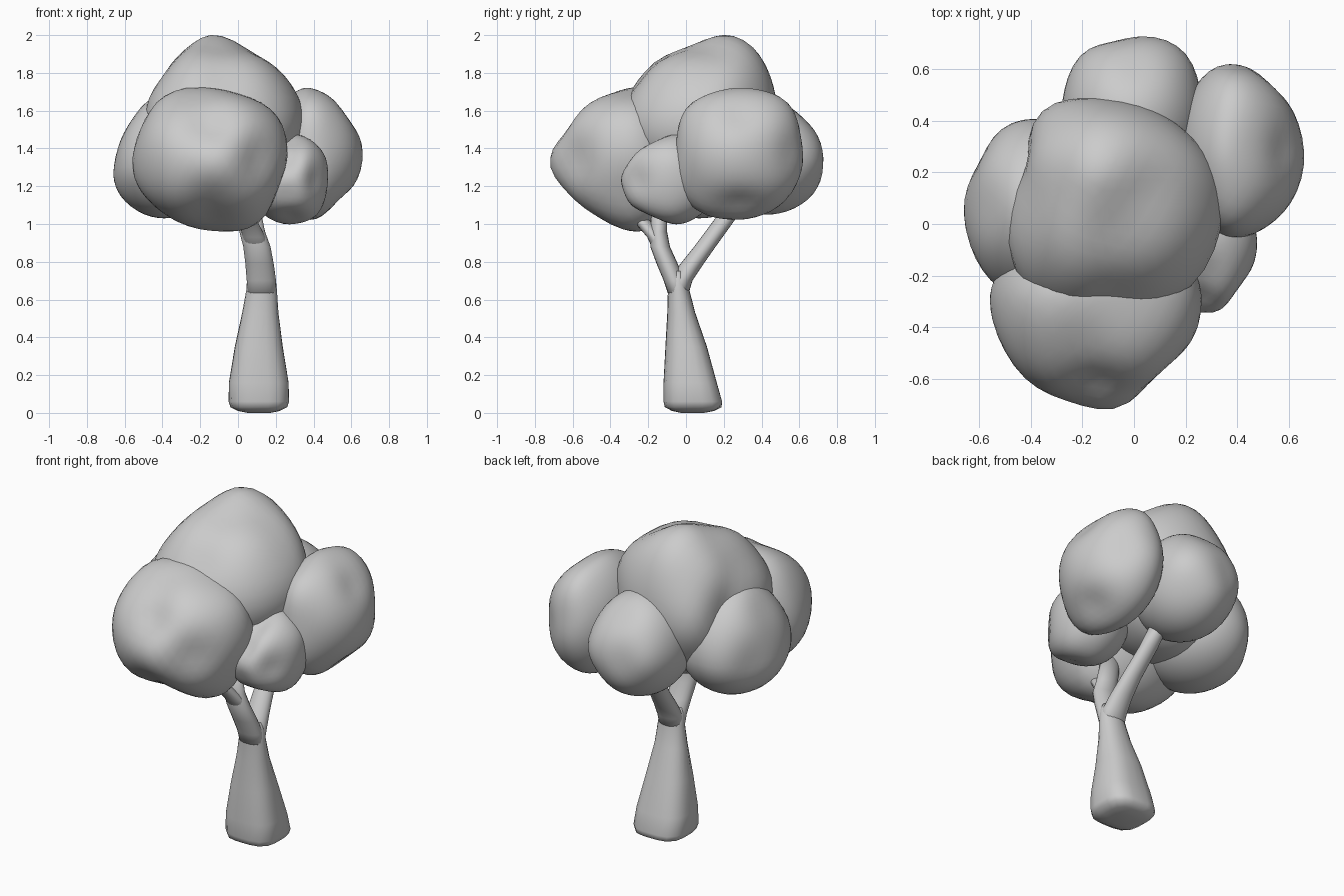
import bpy, bmesh, math
from mathutils import Vector


def finish(name, bm):
    bmesh.ops.recalc_face_normals(bm, faces=bm.faces)
    me = bpy.data.meshes.new(name)
    bm.to_mesh(me)
    bm.free()
    ob = bpy.data.objects.new(name, me)
    bpy.context.collection.objects.link(ob)
    for p in me.polygons:
        p.use_smooth = True
    return ob


def clump(name, lo, hi, pivot, pulls, spread=0.4):
    """Leaf mass: ellipsoid filling lo..hi, widest at pivot, surface drawn to the pull points."""
    lo, hi, c = Vector(lo), Vector(hi), Vector(pivot)

    def radii(d):
        return [hi[i] - c[i] if d[i] > 0 else c[i] - lo[i] for i in range(3)]

    def weight(a, b):
        return math.exp(-(a.angle(b) / spread) ** 2)

    # Balance the pulls so that the surface passes close to every point
    units = [Vector(a / r for a, r in zip(d, radii(d))) for d in (Vector(t) - c for t in pulls)]
    dirs = [u.normalized() for u in units]
    amps = [0.0] * len(dirs)
    for _ in range(25):
        for i, u in enumerate(units):
            miss = u.length - 1 - sum(a * weight(dirs[i], d) for a, d in zip(amps, dirs))
            amps[i] += 0.4 * miss

    bm = bmesh.new()
    bmesh.ops.create_icosphere(bm, subdivisions=4, radius=1)
    for v in bm.verts:
        n = v.co.normalized()
        k = 1 + sum(a * weight(n, d) for a, d in zip(amps, dirs))
        v.co = c + Vector(a * r * k for a, r in zip(n, radii(n)))
    return finish(name, bm)


def limb(name, path, square=0.0, sides=20):
    """Tapered tube; path holds x, y, z, radius across, radius deep. square boxes the foot."""
    bm = bmesh.new()
    rings = []
    for x, y, z, rx, ry in path:
        p = 2 + square * max(0, 1 - z / 0.6)
        ring = []
        for i in range(sides):
            a, b = math.cos(i * math.tau / sides), math.sin(i * math.tau / sides)
            k = (abs(a) ** p + abs(b) ** p) ** (-1 / p)
            ring.append(bm.verts.new((x + rx * k * a, y + ry * k * b, z)))
        rings.append(ring)
    for a, b in zip(rings, rings[1:]):
        for i in range(sides):
            j = (i + 1) % sides
            bm.faces.new((a[i], a[j], b[j], b[i]))
    bm.faces.new(rings[0])
    bm.faces.new(rings[-1])
    return finish(name, bm)


# Trunk and forked branches
limb("trunk", [(0.11, 0.035, 0.0, 0.06, 0.06), (0.11, 0.037, 0.01, 0.11, 0.11),
               (0.11, 0.038, 0.03, 0.15, 0.15), (0.11, 0.036, 0.06, 0.16, 0.155),
               (0.11, 0.022, 0.16, 0.158, 0.141), (0.11, 0.001, 0.35, 0.127, 0.11),
               (0.118, -0.025, 0.53, 0.096, 0.074), (0.125, -0.039, 0.65, 0.081, 0.057),
               (0.124, -0.043, 0.71, 0.076, 0.055), (0.122, -0.047, 0.75, 0.06, 0.04)],
     square=1.5)
limb("front_branch", [(0.125, -0.04, 0.6, 0.075, 0.045), (0.124, -0.062, 0.7, 0.0775, 0.056),
                      (0.114, -0.1, 0.79, 0.075, 0.056), (0.1, -0.137, 0.88, 0.072, 0.052),
                      (0.075, -0.145, 0.96, 0.068, 0.045), (0.05, -0.14, 1.12, 0.06, 0.04)])
limb("front_twig", [(0.11, -0.11, 0.82, 0.06, 0.045), (0.085, -0.16, 0.93, 0.06, 0.045),
                    (0.06, -0.22, 1.0, 0.05, 0.045), (0.03, -0.31, 1.1, 0.045, 0.05)])
limb("back_branch", [(0.125, -0.04, 0.6, 0.07, 0.045), (0.124, -0.024, 0.7, 0.0765, 0.058),
                     (0.118, 0.025, 0.78, 0.066, 0.062), (0.105, 0.1, 0.88, 0.057, 0.057),
                     (0.075, 0.21, 1.03, 0.052, 0.055), (0.05, 0.3, 1.18, 0.05, 0.055)])

# Leaf clumps
clump("crown_top", (-0.49, -0.36, 1.1), (0.34, 0.48, 2.0), (-0.12, 0.13, 1.54),
      [(-0.13, 0.18, 2.0), (-0.26, 0.15, 1.94), (-0.4, 0.1, 1.78), (0.05, 0.15, 1.92),
       (0.25, 0.1, 1.78), (0.34, 0.04, 1.6), (-0.1, -0.02, 1.92), (-0.09, -0.25, 1.75),
       (-0.04, -0.35, 1.58), (-0.1, 0.37, 1.92), (-0.1, 0.47, 1.7), (-0.4, -0.27, 1.5),
       (0.24, -0.22, 1.5), (-0.49, -0.04, 1.6), (-0.42, 0.22, 1.55), (-0.34, 0.45, 1.52),
       (0.22, 0.34, 1.52)])
clump("crown_front", (-0.55, -0.73, 0.96), (0.265, 0.02, 1.73), (-0.14, -0.3, 1.35),
      [(-0.22, -0.3, 1.72), (-0.37, -0.3, 1.69), (-0.5, -0.3, 1.54), (-0.55, -0.3, 1.25),
       (-0.4, -0.3, 1.06), (-0.07, -0.25, 0.96), (0.1, -0.28, 1.0), (0.21, -0.3, 1.18),
       (0.26, -0.3, 1.43), (0.2, -0.3, 1.58), (0.0, -0.3, 1.69), (-0.1, -0.72, 1.34),
       (-0.25, -0.69, 1.33), (-0.15, -0.6, 1.15), (-0.15, -0.45, 1.05), (-0.15, -0.6, 1.51),
       (-0.2, -0.45, 1.66), (-0.42, -0.6, 1.33), (-0.51, -0.47, 1.3), (0.09, -0.58, 1.35)])
clump("crown_left", (-0.66, -0.27, 1.03), (-0.08, 0.4, 1.67), (-0.39, 0.07, 1.3),
      [(-0.64, 0.07, 1.18), (-0.66, 0.06, 1.27), (-0.63, 0.07, 1.42), (-0.55, 0.07, 1.57),
       (-0.48, 0.07, 1.65), (-0.51, 0.37, 1.32), (-0.34, 0.4, 1.36), (-0.6, 0.24, 1.3),
       (-0.6, -0.16, 1.3), (-0.5, -0.26, 1.3), (-0.5, -0.16, 1.52)])
clump("crown_right", (0.17, -0.05, 1.03), (0.66, 0.635, 1.72), (0.39, 0.28, 1.38),
      [(0.35, 0.3, 1.72), (0.46, 0.3, 1.69), (0.57, 0.28, 1.57), (0.66, 0.25, 1.38),
       (0.52, 0.28, 1.12), (0.38, 0.0, 1.61), (0.38, 0.53, 1.65), (0.39, 0.61, 1.45),
       (0.38, 0.59, 1.22), (0.38, 0.5, 1.1), (0.42, 0.28, 1.03), (0.4, 0.06, 1.07),
       (0.4, -0.04, 1.2), (0.53, 0.54, 1.38), (0.63, 0.41, 1.38), (0.6, 0.07, 1.38),
       (0.5, -0.02, 1.38), (0.23, 0.52, 1.38)])
clump("crown_small", (0.05, -0.36, 1.0), (0.475, 0.17, 1.48), (0.28, -0.08, 1.23),
      [(0.33, -0.06, 1.47), (0.46, -0.07, 1.36), (0.42, -0.08, 1.05), (0.25, -0.04, 1.0),
       (0.26, -0.28, 1.33), (0.28, -0.18, 1.42), (0.26, -0.33, 1.18), (0.28, -0.19, 1.05),
       (0.4, -0.25, 1.23), (0.25, -0.34, 1.25)])
clump("crown_back", (-0.28, 0.1, 1.05), (0.265, 0.73, 1.66), (-0.01, 0.43, 1.35),
      [(-0.2, 0.66, 1.35), (-0.07, 0.71, 1.35), (0.1, 0.72, 1.35), (0.2, 0.66, 1.35),
       (0.0, 0.7, 1.2), (0.0, 0.62, 1.11), (0.0, 0.69, 1.48), (0.0, 0.61, 1.57)])
